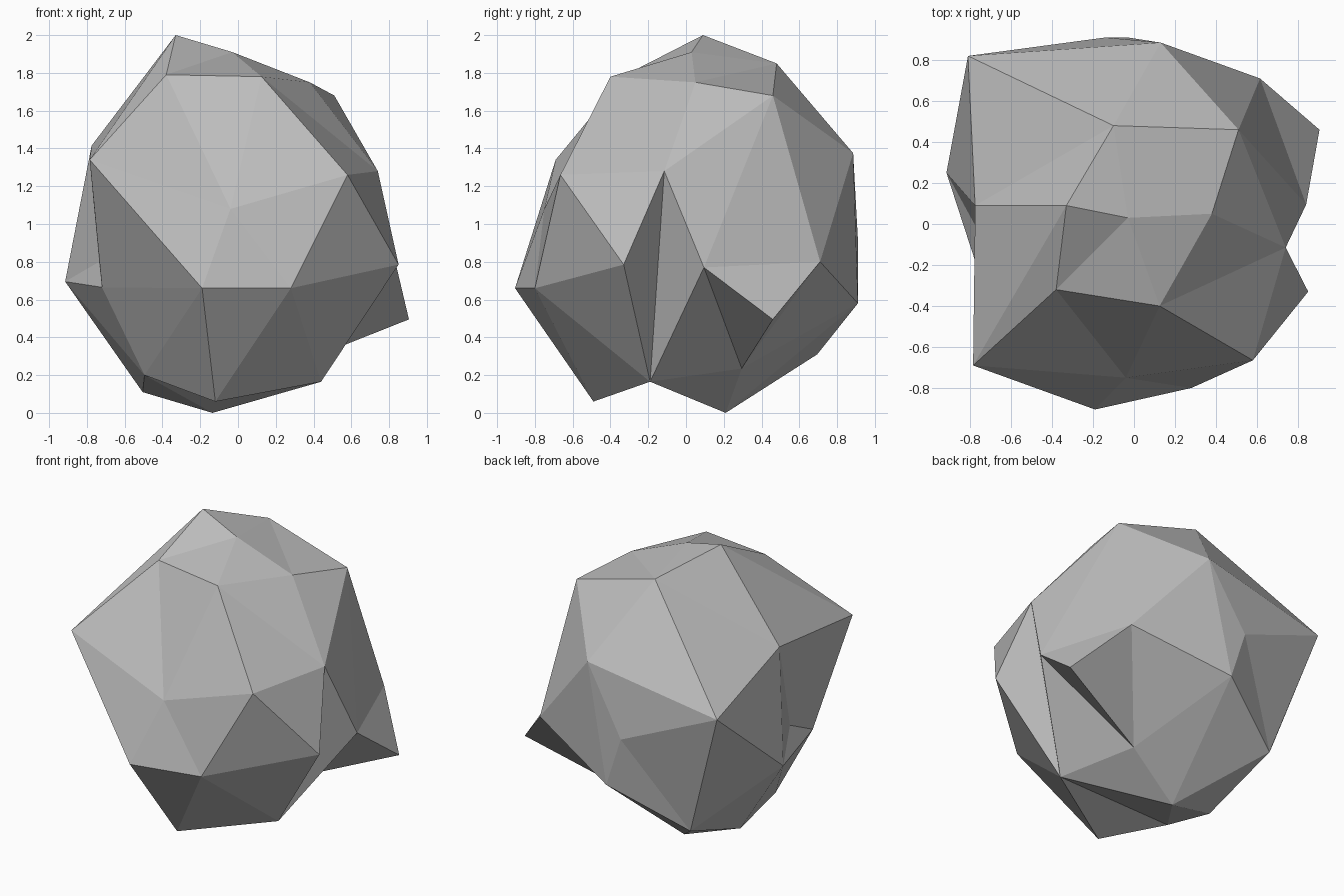
import bpy
import bmesh
from mathutils import Vector

# Remove the default cube only
default_cube = bpy.data.objects.get("Cube")
if default_cube:
    bpy.data.objects.remove(default_cube, do_unlink=True)


def make_material(name, value):
    """One flat grey, shown in the viewport and in renders."""
    material = bpy.data.materials.new(name)
    material.use_nodes = True
    colour = (value, value, value, 1)
    material.diffuse_color = colour
    shader = next(node for node in material.node_tree.nodes
                  if node.type == "BSDF_PRINCIPLED")
    shader.inputs["Base Color"].default_value = colour
    shader.inputs["Roughness"].default_value = 0.9
    return material


# Corners of the boulder in hundredths, one letter for each corner
crown = dict(
    A=(-33, 9, 200), B=(-3, 3, 191), C=(38, 5, 175), D=(-10, 48, 185),
    E=(51, 46, 168), F=(12.5, -40, 178), G=(-38, -32, 179))
shoulder = dict(
    H=(-78.5, -69, 134), I=(58, -66.5, 126), M=(74, -11.5, 128),
    S=(13, 88.5, 137.5), Y=(-77.5, 9, 141.5), a=(-81, 82, 120),
    f=(-4, -75, 108))
belly = dict(
    J=(-19, -90.5, 66), K=(28, -80, 66), L=(85, -33, 78.5), N=(84, 9.5, 77),
    Q=(90.5, 46, 49.5), R=(61.5, 71, 80), T=(-14, 91, 92), U=(-3, 91, 58),
    Z=(-91.5, 25, 69.5), b=(-72, -35, 66.5), e=(-73.5, -8, 80))
foot = dict(
    O=(44, -19, 16.5), P=(-12, -49, 6), V=(25, 29.5, 23.5),
    W=(-52, 69.5, 31), X=(-13.5, 21, 0), c=(-49.5, -26.5, 20),
    d=(-50.5, 13, 11))

# Facets fan out from a hub corner; closed fans go all the way round it
closed_fans = {
    "f": "GFIKJH",      # front face
    "B": "AGFCD",       # top
    "M": "CFILONE",     # notched side ridge
    "S": "DERUTa",      # back
    "Z": "YaWdcbe",     # opposite side bulge
    "V": "NQRUXO",      # hollow under the spur
}
open_fans = {
    "H": "JbeYAG",      # front shoulder
    "K": "ILOPJ",       # lower front
    "c": "bJPOXd",      # underside
    "W": "aTUXd",       # lower back
    "D": "aYA",         # sloping top facet
    "E": "CD",
    "R": "ENQ",
}


def build_boulder(name, material):
    bm = bmesh.new()
    corners = {}
    for tier in (crown, shoulder, belly, foot):
        for letter, position in tier.items():
            corners[letter] = bm.verts.new(Vector(position) / 100)

    def add_fan(hub, rim):
        for left, right in zip(rim, rim[1:]):
            bm.faces.new([corners[key] for key in (hub, left, right)])

    for hub, rim in closed_fans.items():
        add_fan(hub, rim + rim[0])
    for hub, rim in open_fans.items():
        add_fan(hub, rim)

    bmesh.ops.recalc_face_normals(bm, faces=bm.faces[:])
    mesh = bpy.data.meshes.new(name)
    bm.to_mesh(mesh)
    bm.free()
    mesh.materials.append(material)
    boulder = bpy.data.objects.new(name, mesh)
    bpy.context.scene.collection.objects.link(boulder)
    return boulder


# Flat-shaded faceted boulder
build_boulder("boulder", make_material("stone grey", 0.5))
